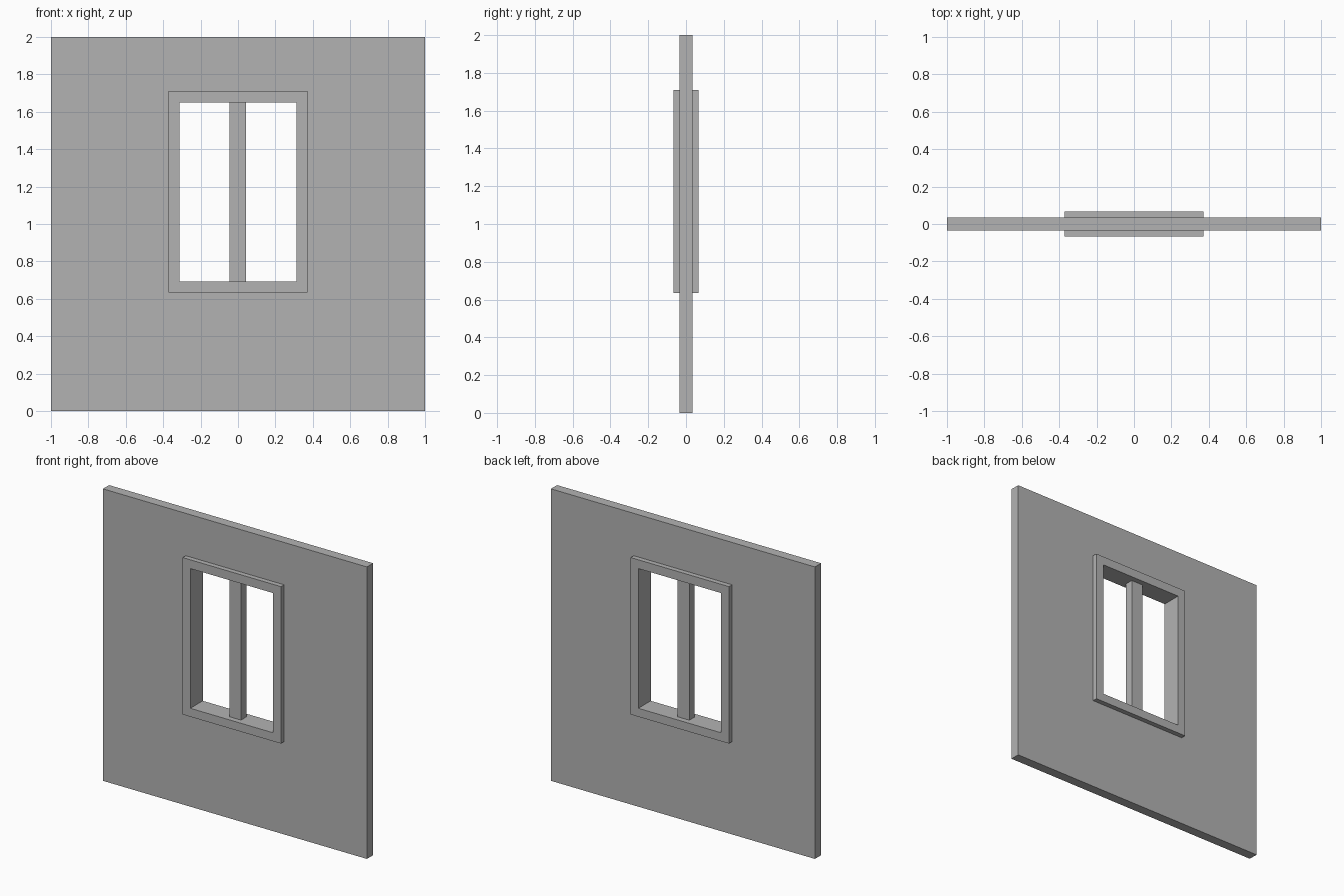
import bpy
import bmesh

cube = bpy.data.objects.get("Cube")
if cube:
    bpy.data.objects.remove(cube, do_unlink=True)

# Single flat grey
grey = bpy.data.materials.new("plain_grey")
grey.use_nodes = True
colour = (0.45, 0.45, 0.45, 1)
grey.diffuse_color = colour
grey.node_tree.nodes["Principled BSDF"].inputs["Base Color"].default_value = colour


def finish(name, bm):
    bmesh.ops.recalc_face_normals(bm, faces=bm.faces)
    mesh = bpy.data.meshes.new(name)
    bm.to_mesh(mesh)
    bm.free()
    mesh.materials.append(grey)
    obj = bpy.data.objects.new(name, mesh)
    bpy.context.collection.objects.link(obj)
    return obj


def rect_loop(bm, rect, y):
    x0, x1, z0, z1 = rect
    return [bm.verts.new((x, y, z)) for x, z in ((x0, z0), (x1, z0), (x1, z1), (x0, z1))]


def panel(name, outer, depth, inner=None):
    """Upright rectangular slab, with an optional rectangular opening."""
    bm = bmesh.new()
    half = depth / 2
    front, back = rect_loop(bm, outer, -half), rect_loop(bm, outer, half)
    if inner:
        loops = [front, back, rect_loop(bm, inner, half), rect_loop(bm, inner, -half)]
        pairs = [(loops[i], loops[(i + 1) % 4]) for i in range(4)]
    else:
        pairs = [(front, back)]
        bm.faces.new(front)
        bm.faces.new(back)
    for a, b in pairs:
        for i in range(4):
            j = (i + 1) % 4
            bm.faces.new((a[i], a[j], b[j], b[i]))
    return finish(name, bm)


frame_outer = (-0.372, 0.372, 0.635, 1.71)
opening = (-0.314, 0.314, 0.693, 1.65)
# The wall opening sits hidden inside the frame section
wall_opening = [(a + b) / 2 for a, b in zip(frame_outer, opening)]

# Wall slab, window frame standing proud on both sides, centre post
panel("wall", (-1, 1, 0, 2), 0.067, wall_opening)
panel("window_frame", frame_outer, 0.134, opening)
panel("window_post", (-0.046, 0.043, 0.69, 1.653), 0.058)
